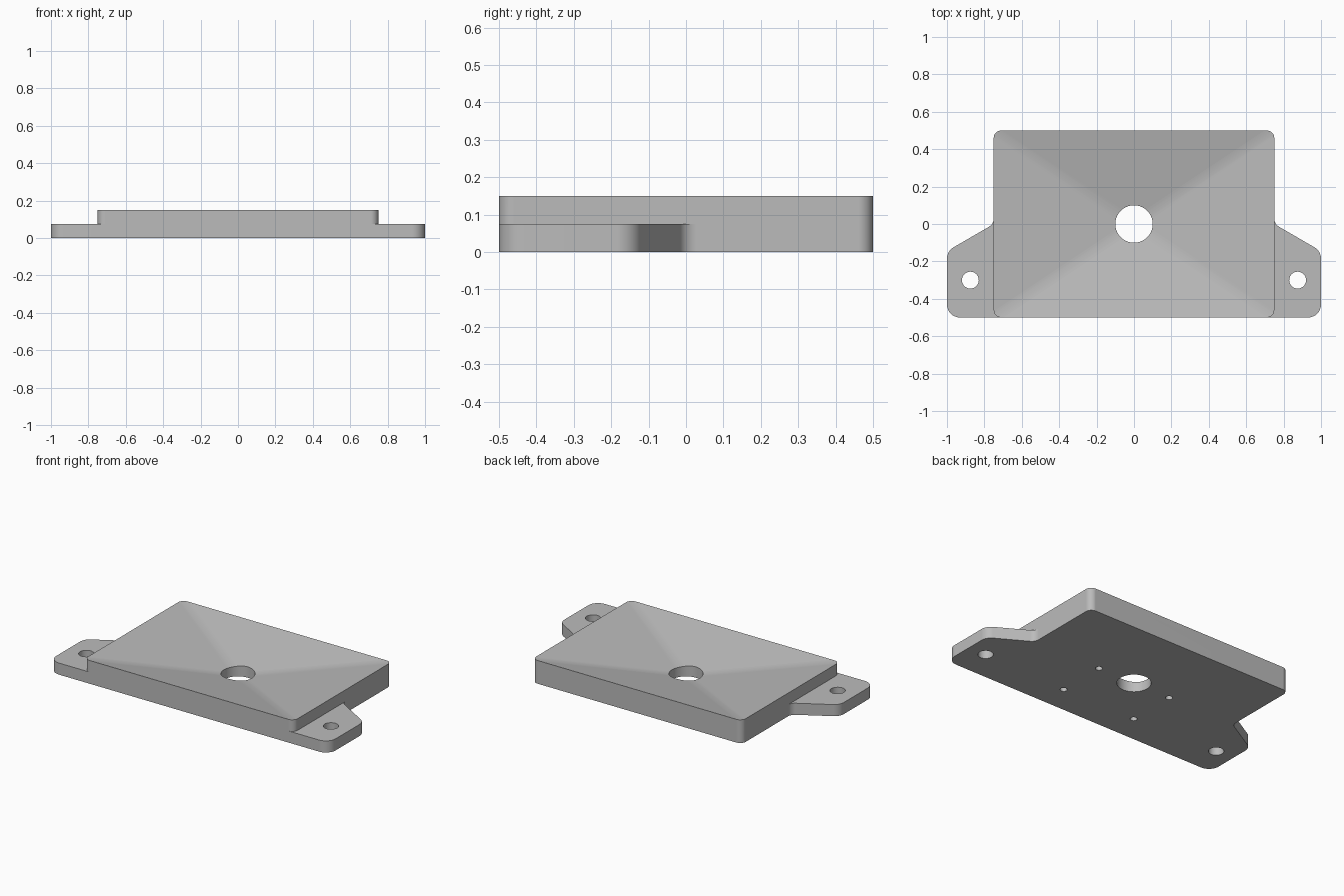
import bpy, bmesh, math
from mathutils import Vector

if "Cube" in bpy.data.objects:
    bpy.data.objects.remove(bpy.data.objects["Cube"])

grey = bpy.data.materials.new("plain grey")
grey.diffuse_color = (0.5, 0.5, 0.5, 1)
grey.use_nodes = True
grey.node_tree.nodes["Principled BSDF"].inputs["Base Color"].default_value = grey.diffuse_color


def rounded(points, seg=8):
    """Fillet a polygon given as (x, y, radius)."""
    out = []
    n = len(points)
    for i, (x, y, r) in enumerate(points):
        p = Vector((x, y))
        a = (Vector(points[i - 1][:2]) - p).normalized()
        b = (Vector(points[(i + 1) % n][:2]) - p).normalized()
        if r == 0:
            out.append(p)
            continue
        half = a.angle(b) / 2
        c = p + (a + b).normalized() * r / math.sin(half)
        t = r / math.tan(half)
        va, vb = p + a * t - c, p + b * t - c
        sweep = math.pi - 2 * half
        sign = 1 if va.x * vb.y - va.y * vb.x > 0 else -1
        start = math.atan2(va.y, va.x)
        for k in range(seg + 1):
            ang = start + sign * sweep * k / seg
            out.append(c + Vector((math.cos(ang), math.sin(ang))) * r)
    return out


def make_object(name, bm):
    bmesh.ops.recalc_face_normals(bm, faces=bm.faces)
    me = bpy.data.meshes.new(name)
    bm.to_mesh(me)
    bm.free()
    me.materials.append(grey)
    ob = bpy.data.objects.new(name, me)
    bpy.context.collection.objects.link(ob)
    return ob


def prism(name, outline, z0, z1):
    bm = bmesh.new()
    face = bm.faces.new([bm.verts.new((p.x, p.y, z0)) for p in outline])
    ext = bmesh.ops.extrude_face_region(bm, geom=[face])
    for v in ext["geom"]:
        if isinstance(v, bmesh.types.BMVert):
            v.co.z = z1
    return make_object(name, bm)


def cylinder(name, x, y, r, z0, z1, n=48):
    ring = [Vector((x + r * math.cos(math.tau * i / n),
                    y + r * math.sin(math.tau * i / n))) for i in range(n)]
    return prism(name, ring, z0, z1)


def combine(target, other, operation):
    bpy.context.view_layer.objects.active = target
    mod = target.modifiers.new("combine", "BOOLEAN")
    mod.operation, mod.solver, mod.object = operation, "EXACT", other
    bpy.ops.object.modifier_apply(modifier=mod.name)
    bpy.data.objects.remove(other)


# Rectangular plate with rounded corners
plate = prism("drain_plate", rounded(
    [(-.75, -.5, .04), (.75, -.5, .04), (.75, .5, .04), (-.75, .5, .04)]), 0, .15)

# Thin lower flange with the two mounting ears
right = [(1, -.5, .07), (1, -.145, .07), (.75, 0, .05), (.75, .2, 0)]
left = [(-x, y, r) for x, y, r in reversed(right)]
combine(plate, prism("mounting_flange", rounded(right + left), 0, .075), "UNION")

# Shallow four-sided funnel with softened valleys
depth, top = .1, .2
k = 1 + (top - .15) / depth
bm = bmesh.new()
apex = bm.verts.new((0, 0, .15 - depth))
rim = [bm.verts.new((sx * .75 * k, sy * .5 * k, top))
       for sx, sy in ((-1, -1), (1, -1), (1, 1), (-1, 1))]
bm.faces.new(rim)
for i in range(4):
    bm.faces.new((apex, rim[i], rim[(i + 1) % 4]))
bmesh.ops.bevel(bm, geom=list(apex.link_edges), offset=.03, segments=4,
                profile=.5, affect="EDGES")
combine(plate, make_object("funnel_cutter", bm), "DIFFERENCE")

# Drain hole, ear holes and blind screw holes underneath
combine(plate, cylinder("drain_cutter", 0, 0, .1, -.1, .3, 64), "DIFFERENCE")
for s in (-1, 1):
    combine(plate, cylinder("ear_cutter", s * .875, -.3, .045, -.1, .3), "DIFFERENCE")
    for y in (0, -.32):
        combine(plate, cylinder("screw_cutter", s * .266, y, .021, -.1, .05, 24), "DIFFERENCE")

# Smooth the fillets while keeping flats flat and edges sharp
bpy.ops.object.select_all(action="DESELECT")
plate.select_set(True)
bpy.context.view_layer.objects.active = plate
bpy.ops.object.shade_smooth_by_angle(angle=math.radians(30))
wn = plate.modifiers.new("flat_normals", "WEIGHTED_NORMAL")
wn.keep_sharp = True
